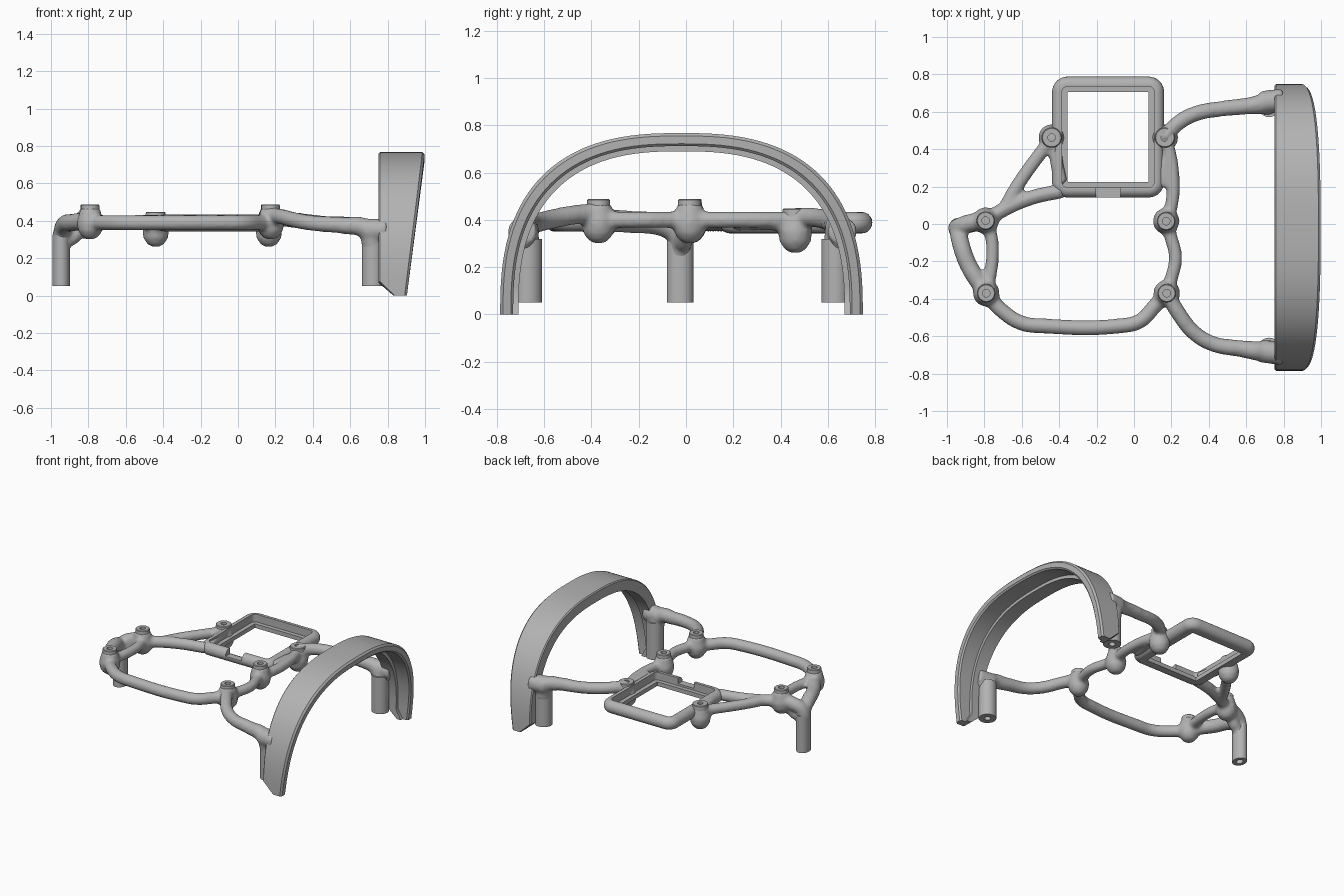
import bpy, bmesh, math
from mathutils import Vector

old = bpy.data.objects.get("Cube")
if old:
    bpy.data.objects.remove(old, do_unlink=True)

grey = bpy.data.materials.new("plain grey")
grey.use_nodes = True
grey.diffuse_color = (0.45, 0.45, 0.45, 1)
grey.node_tree.nodes["Principled BSDF"].inputs["Base Color"].default_value = (0.45, 0.45, 0.45, 1)


def select(ob):
    bpy.ops.object.select_all(action='DESELECT')
    ob.select_set(True)
    bpy.context.view_layer.objects.active = ob


def finish(ob, angle=35):
    ob.data.materials.clear()
    ob.data.materials.append(grey)
    select(ob)
    bpy.ops.object.shade_smooth_by_angle(angle=math.radians(angle))


def loft(name, rings, wrap):
    """Skin a list of closed rings; wrap joins last ring to first, else cap the ends."""
    bm = bmesh.new()
    rows = [[bm.verts.new(p) for p in ring] for ring in rings]
    n = len(rows[0])
    pairs = list(zip(rows, rows[1:])) + ([(rows[-1], rows[0])] if wrap else [])
    for a, b in pairs:
        for i in range(n):
            j = (i + 1) % n
            bm.faces.new((a[i], a[j], b[j], b[i]))
    if not wrap:
        bm.faces.new(rows[0])
        bm.faces.new(rows[-1])
    bmesh.ops.recalc_face_normals(bm, faces=bm.faces)
    me = bpy.data.meshes.new(name)
    bm.to_mesh(me)
    bm.free()
    ob = bpy.data.objects.new(name, me)
    bpy.context.collection.objects.link(ob)
    return ob


def turned(name, x, y, profile, sy=1, n=32):
    """Turn a radius/height profile about a vertical axis."""
    angs = [2 * math.pi * i / n for i in range(n)]
    rings = [[(x + r * math.cos(a), y + r * sy * math.sin(a), z) for a in angs] for r, z in profile]
    finish(loft(name, rings, False))


# Branching struts: one curve with many tubes, fused into a smooth body
curve = bpy.data.curves.new("strut_body", 'CURVE')
curve.dimensions = '3D'
curve.bevel_depth = 1
curve.bevel_resolution = 6
curve.resolution_u = 8
curve.use_fill_caps = True


def tube(points, radius, ends=None):
    s = curve.splines.new('BEZIER')
    s.bezier_points.add(len(points) - 1)
    for i, (bp, p) in enumerate(zip(s.bezier_points, points)):
        bp.co = p
        bp.handle_left_type = bp.handle_right_type = 'AUTO'
        bp.radius = radius if not ends or i < len(points) - len(ends) else ends[i - len(points)]


def flat(points, z=0.39):
    return [(x, y, z) for x, y in points]


# Front loop
tube(flat([(-.79, -.37), (-.71, -.46), (-.6, -.53), (-.48, -.545), (-.08, -.545),
           (.03, -.52), (.11, -.44), (.175, -.37)]), .041)
# Middle spine
tube(flat([(.175, -.37), (.2, -.29), (.222, -.18), (.2, -.08), (.17, .015)], .4), .036)
tube(flat([(.17, .015), (.2, .1), (.208, .25), (.19, .38), (.165, .46)], .4), .036)
# Arms to the arch, bending down into the legs
tube([(.165, .46, .41), (.23, .535, .41), (.33, .59, .4), (.46, .615, .385),
      (.6, .63, .375), (.69, .64, .35), (.725, .635, .25)], .042, (.045, .055, .06))
tube([(.175, -.37, .43), (.24, -.48, .42), (.32, -.58, .4), (.42, -.64, .385),
      (.56, -.665, .375), (.69, -.68, .35), (.725, -.668, .25)], .042, (.045, .055, .06))
for y in (.65, -.68):
    tube([(.68, y, .35), (.8, y * 1.02, .35)], .062)
# Small left loop with the elbow of the left leg
tube(flat([(-.79, .02), (-.762, -.07), (-.757, -.18), (-.77, -.28), (-.79, -.37)], .4), .035)
tube([(-.945, -.025, .24), (-.94, -.04, .34), (-.925, -.11, .38), (-.885, -.22, .39),
      (-.79, -.37, .4)], .048)
tube([(-.945, -.025, .24), (-.935, -.015, .35), (-.88, .005, .385), (-.79, .02, .4)], .048)
tube([(-.925, -.02, .3), (-.885, -.01, .31), (-.84, 0, .37)], .04)
# Struts to the square holder
tube(flat([(-.79, .02), (-.7, .075), (-.55, .14), (-.38, .178)]), .04)
tube(flat([(-.7, .07), (-.62, .21), (-.44, .46)]), .037)
tube(flat([(-.47, .45), (-.4, .46)]), .045)
tube(flat([(.12, .46), (.19, .46)]), .045)
tube(flat([(-.425, .47), (-.415, .34), (-.39, .22)]), .036)
tube(flat([(.19, .4), (.16, .32), (.14, .2)]), .036)

# Swollen seats under the screw bosses
tall = [(-.793, .018), (-.79, -.37), (.172, .015), (.175, -.37)]
low = [(-.44, .462), (.165, .462)]
for spots, top in ((tall, .47), (low, .43)):
    for x, y in spots:
        tube([(x, y, z) for z in (top - .17, top - .155, top - .125, top - .08, top - .03, top)],
             .05, (.02, .045, .066, .073, .06, .052))

body = bpy.data.objects.new("strut_body", curve)
bpy.context.collection.objects.link(body)
select(body)
bpy.ops.object.convert(target='MESH')
body = bpy.context.object
remesh = body.modifiers.new("fuse", 'REMESH')
remesh.mode = 'VOXEL'
remesh.voxel_size = .011
soften = body.modifiers.new("soften", 'SMOOTH')
soften.factor = .5
soften.iterations = 9
select(body)
bpy.ops.object.convert(target='MESH')
finish(bpy.context.object, 60)

# Screw bosses with recessed holes
for spots, top, r in ((tall, .488, .048), (low, .447, .053)):
    for x, y in spots:
        turned("screw_boss", x, y, [(r + .004, top - .07), (r, top - .004), (r - .004, top),
                                    (.02, top), (.02, top - .03)])

# Socketed legs
for name, x, y, r, sy in (("left_leg", -.945, -.025, .046, 1.22),
                          ("back_leg", .722, .632, .06, 1), ("front_leg", .722, -.668, .06, 1)):
    turned(name, x, y, [(.022, .11), (.022, .05), (r, .05), (r, .32)], sy)

# Square holder: rounded outside, stepped inside
def rounded_rect(grow, corner, z):
    ring = []
    for k, (cx, cy) in enumerate(((.078, .705), (-.355, .705), (-.355, .225), (.078, .225))):
        sx, sy = (1, -1, -1, 1)[k], (1, 1, -1, -1)[k]
        for i in range(9):
            a = math.pi / 2 * (k + i / 8)
            ring.append((cx + sx * (grow - corner) + corner * math.cos(a),
                         cy + sy * (grow - corner) + corner * math.sin(a), z))
    return ring


section = [(0, .345), (0, .375), (.03, .375), (.03, .432)]
section += [(.04 + .043 * math.sin(a), .388 + .045 * math.cos(a))
            for a in [math.pi * i / 10 for i in range(11)]]
holder = loft("square_holder", [rounded_rect(g, max(.004, g), z) for g, z in section], True)

# Notch in the front bar of the holder
bpy.ops.mesh.primitive_cube_add(size=1, location=(-.137, .16, .44))
cutter = bpy.context.object
cutter.name = "notch_cutter"
cutter.scale = (.13, .08, .1)
cutter.hide_render = True
cut = holder.modifiers.new("notch", 'BOOLEAN')
cut.operation = 'DIFFERENCE'
cut.object = cutter
select(holder)
bpy.ops.object.convert(target='MESH')
holder = bpy.context.object
bpy.data.objects.remove(cutter, do_unlink=True)
finish(holder)

# Arch: tapered band with a thicker rear lip
def arch_point(t, inset, x):
    c, s = math.cos(t), math.sin(t)
    half = .767 - inset
    y = math.copysign(abs(c) ** (2 / 2.6), c) * half
    return (x, y - .019, max(s, 0) ** (2 / 2.6) * half)


sections = []
steps = 64
for i in range(steps + 1):
    t = math.pi * i / steps
    z = arch_point(t, 0, 0)[2]
    back = .752 + max(0, .075 - z) * 1.05
    front = .903 + .095 * z / .767
    lip = back + (front - back) * .45
    sections.append([arch_point(t, d, x) for d, x in (
        (.007, back), (0, back + .007), (0, front - .012), (.012, front), (.045, front),
        (.055, front - .01), (.055, lip), (.077, lip), (.077, back))])
finish(loft("arch", sections, False))
